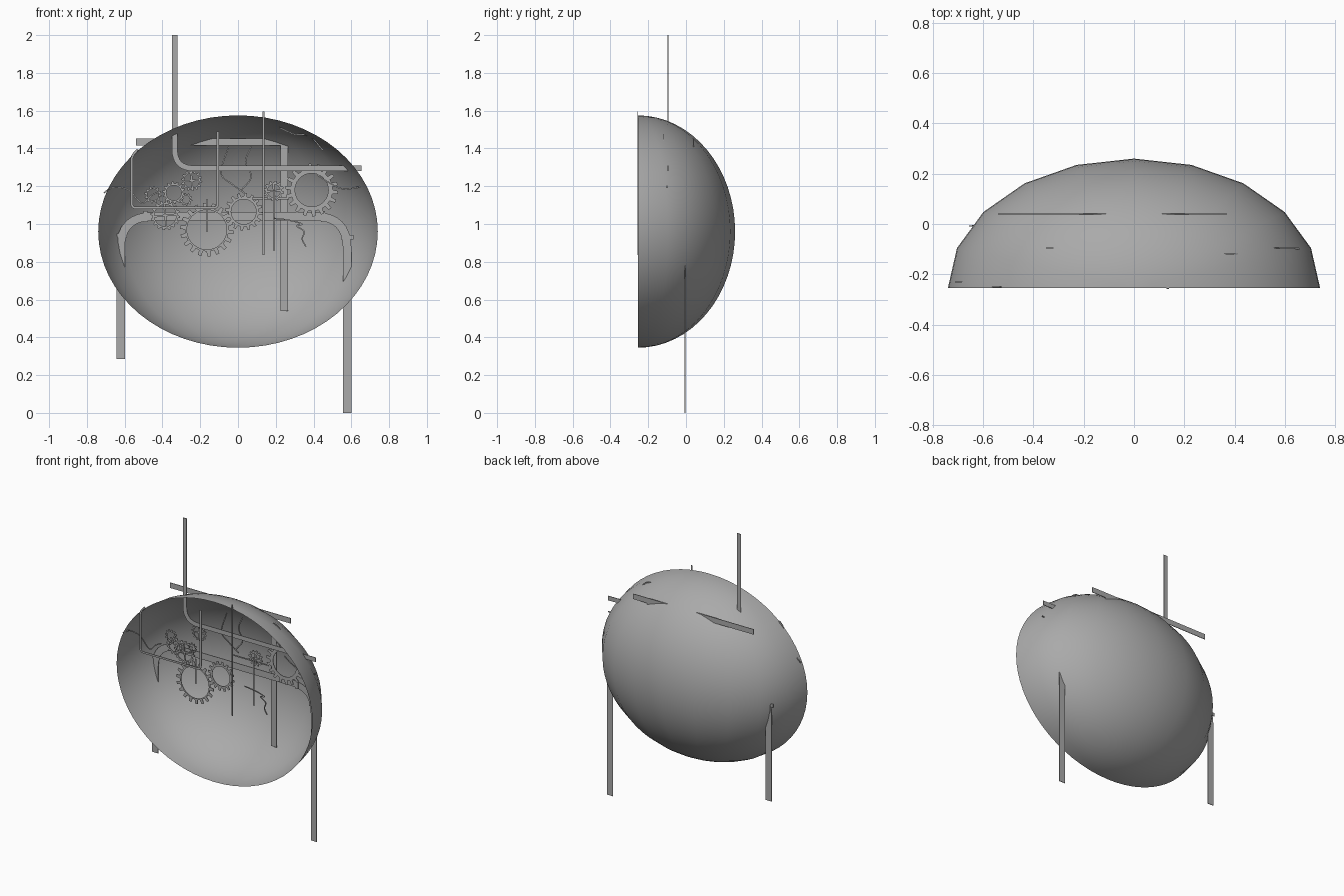
import bpy, bmesh, math
from mathutils import Vector

if "Cube" in bpy.data.objects:
    bpy.data.objects.remove(bpy.data.objects["Cube"])

grey = bpy.data.materials.new("grey metal")
grey.diffuse_color = (0.4, 0.4, 0.4, 1)
grey.use_nodes = True
grey.node_tree.nodes["Principled BSDF"].inputs["Base Color"].default_value = grey.diffuse_color
T = 0.004  # plate thickness


def finish(name, bm):
    me = bpy.data.meshes.new(name)
    bm.to_mesh(me)
    bm.free()
    me.materials.append(grey)
    ob = bpy.data.objects.new(name, me)
    bpy.context.collection.objects.link(ob)
    return ob


def loft(name, left, right, y, closed=False):
    """Thin plate between two matching outlines in the x-z plane."""
    bm = bmesh.new()
    rows = []
    for a, b in zip(left, right):
        rows.append([bm.verts.new((p[0], y + d, p[1]))
                     for p, d in ((a, -T / 2), (b, -T / 2), (b, T / 2), (a, T / 2))])
    n = len(rows)
    for i in range(n if closed else n - 1):
        r, s = rows[i], rows[(i + 1) % n]
        for k in range(4):
            m = (k + 1) % 4
            bm.faces.new((r[k], r[m], s[m], s[k]))
    if not closed:
        bm.faces.new(rows[0])
        bm.faces.new(rows[-1][::-1])
    bmesh.ops.recalc_face_normals(bm, faces=bm.faces)
    return finish(name, bm)


def rounded(pts, radius, steps=8):
    """Replace the inner corners of a path by curves."""
    pts = [Vector(p) for p in pts]
    out = [pts[0]]
    for a, b, c in zip(pts, pts[1:], pts[2:]):
        p = b + (a - b).normalized() * radius
        q = b + (c - b).normalized() * radius
        for i in range(steps + 1):
            t = i / steps
            out.append(p * (1 - t) ** 2 + b * (2 * t * (1 - t)) + q * t * t)
    return out + [pts[-1]]


def smooth(pts, steps=6):
    """Flowing curve through all the points."""
    p = [Vector(v) for v in pts]
    p = [2 * p[0] - p[1]] + p + [2 * p[-1] - p[-2]]
    out = []
    for a, b, c, d in zip(p, p[1:], p[2:], p[3:]):
        for i in range(steps):
            t = i / steps
            out.append(0.5 * (2 * b + (c - a) * t + (2 * a - 5 * b + 4 * c - d) * t * t
                              + (3 * b - a - 3 * c + d) * t ** 3))
    return out + [p[-2]]


def ribbon(name, path, width, y):
    left, right = [], []
    for i, p in enumerate(path):
        t = (path[min(i + 1, len(path) - 1)] - path[max(i - 1, 0)]).normalized()
        side = Vector((-t.y, t.x)) * width / 2
        left.append(p + side)
        right.append(p - side)
    return loft(name, left, right, y)


def bar(name, x0, z0, x1, z1, width, y):
    return ribbon(name, [Vector((x0, z0)), Vector((x1, z1))], width, y)


def gear(name, x, z, y, inner, root, tip, teeth, spokes=0):
    outer, hole = [], []
    for i in range(teeth):
        for f, r in ((0, root), (0.45, root), (0.55, tip), (0.9, tip)):
            a = 2 * math.pi * (i + f) / teeth
            outer.append((x + r * math.cos(a), z + r * math.sin(a)))
            hole.append((x + inner * math.cos(a), z + inner * math.sin(a)))
    loft(name, outer, hole, y, True)
    for i in range(spokes):
        a = math.pi * (i / spokes + 0.03)
        dx, dz = inner * math.cos(a), inner * math.sin(a)
        bar(name + "_spoke", x - dx, z - dz, x + dx, z + dz, 0.01, y)


# Open half shell: 10 columns by 32 rows, poles at top and bottom
bm = bmesh.new()
COLS, ROWS = 10, 32
grid = []
for i in range(ROWS + 1):
    v = math.pi * i / ROWS
    grid.append([bm.verts.new((0.74 * math.sin(v) * math.cos(math.pi * j / COLS),
                               -0.255 + 0.515 * math.sin(v) * math.sin(math.pi * j / COLS),
                               0.96 + 0.615 * math.cos(v))) for j in range(COLS + 1)])
for r, s in zip(grid, grid[1:]):
    for j in range(COLS):
        bm.faces.new((r[j], s[j], s[j + 1], r[j + 1]))
bmesh.ops.remove_doubles(bm, verts=bm.verts, dist=1e-5)
bmesh.ops.recalc_face_normals(bm, faces=bm.faces)
for f in bm.faces:
    f.smooth = True
    c = f.calc_center_median() - Vector((0, -0.255, 0.96))
    if f.normal.dot(c) < 0:
        f.normal_flip()
finish("shell", bm)

# Wide pipes
ribbon("arm_pipe", rounded([(-0.622, 0.285), (-0.622, 1.04), (0.578, 1.04), (0.578, 0)], 0.17), 0.045, -0.005)
ribbon("chimney_pipe", rounded([(-0.335, 2.0), (-0.335, 1.295), (0.655, 1.295)], 0.1), 0.03, -0.095)
bar("upper_pipe", -0.54, 1.434, 0.37, 1.434, 0.036, 0.04)
bar("hanging_pipe", 0.245, 1.434, 0.245, 0.54, 0.04, 0.04)

# Collars on the arm pipe
for x, z, dx, dz in ((-0.49, 1.04, 0, 0.03), (0.45, 1.04, 0, 0.03), (0.578, 0.93, 0.034, 0),
                     (-0.622, 0.94, 0.034, 0)):
    bar("pipe_collar", x - dx, z - dz, x + dx, z + dz, 0.022, -0.008)

# Thin pipe and rods
ribbon("thin_pipe", rounded([(-0.53, 1.395), (-0.563, 1.36), (-0.563, 1.085),
                             (-0.107, 1.085), (-0.107, 1.49)], 0.025), 0.013, -0.25)
bar("long_rod", 0.135, 0.835, 0.135, 1.595, 0.01, -0.256)
bar("short_rod", 0.19, 0.86, 0.19, 1.18, 0.01, -0.1)
bar("gear_rod", -0.165, 0.96, -0.165, 1.13, 0.01, -0.22)
bar("cross_rod", 0.0, 1.135, 0.27, 1.135, 0.008, -0.05)

# Gears: x, z, y, hole, root, tip, teeth, spokes
for g in ((-0.165, 0.97, -0.228, 0.105, 0.115, 0.142, 18, 0),
          (0.03, 1.065, -0.225, 0.066, 0.08, 0.1, 16, 0),
          (0.39, 1.18, -0.05, 0.088, 0.112, 0.14, 18, 0),
          (-0.385, 1.045, -0.03, 0.058, 0.068, 0.078, 16, 2),
          (-0.45, 1.155, -0.08, 0.03, 0.037, 0.046, 12, 0),
          (-0.34, 1.165, -0.2, 0.04, 0.05, 0.06, 14, 0),
          (-0.275, 1.13, -0.1, 0.02, 0.027, 0.034, 10, 0),
          (-0.245, 1.23, -0.07, 0.04, 0.047, 0.056, 14, 2),
          (0.19, 1.175, -0.08, 0.034, 0.044, 0.054, 12, 2)):
    gear("gear", *g)

# Loose wires
for y, pts in ((-0.23, [(-0.71, 1.165), (-0.66, 1.195), (-0.58, 1.18), (-0.51, 1.11), (-0.46, 1.15), (-0.42, 1.17)]),
               (-0.12, [(0.22, 1.51), (0.3, 1.475), (0.38, 1.465), (0.45, 1.39)]),
               (-0.1, [(0.42, 1.26), (0.48, 1.22), (0.56, 1.185), (0.66, 1.2)]),
               (-0.05, [(-0.05, 1.41), (-0.09, 1.27), (-0.03, 1.21), (0.04, 1.16)]),
               (-0.05, [(0.07, 1.41), (0.04, 1.33), (0.07, 1.25), (0.02, 1.18)]),
               (-0.2, [(0.19, 1.03), (0.27, 1.02), (0.34, 1.0), (0.31, 0.99), (0.35, 0.96), (0.34, 0.92), (0.36, 0.88)])):
    ribbon("wire", smooth(pts), 0.007, y)
